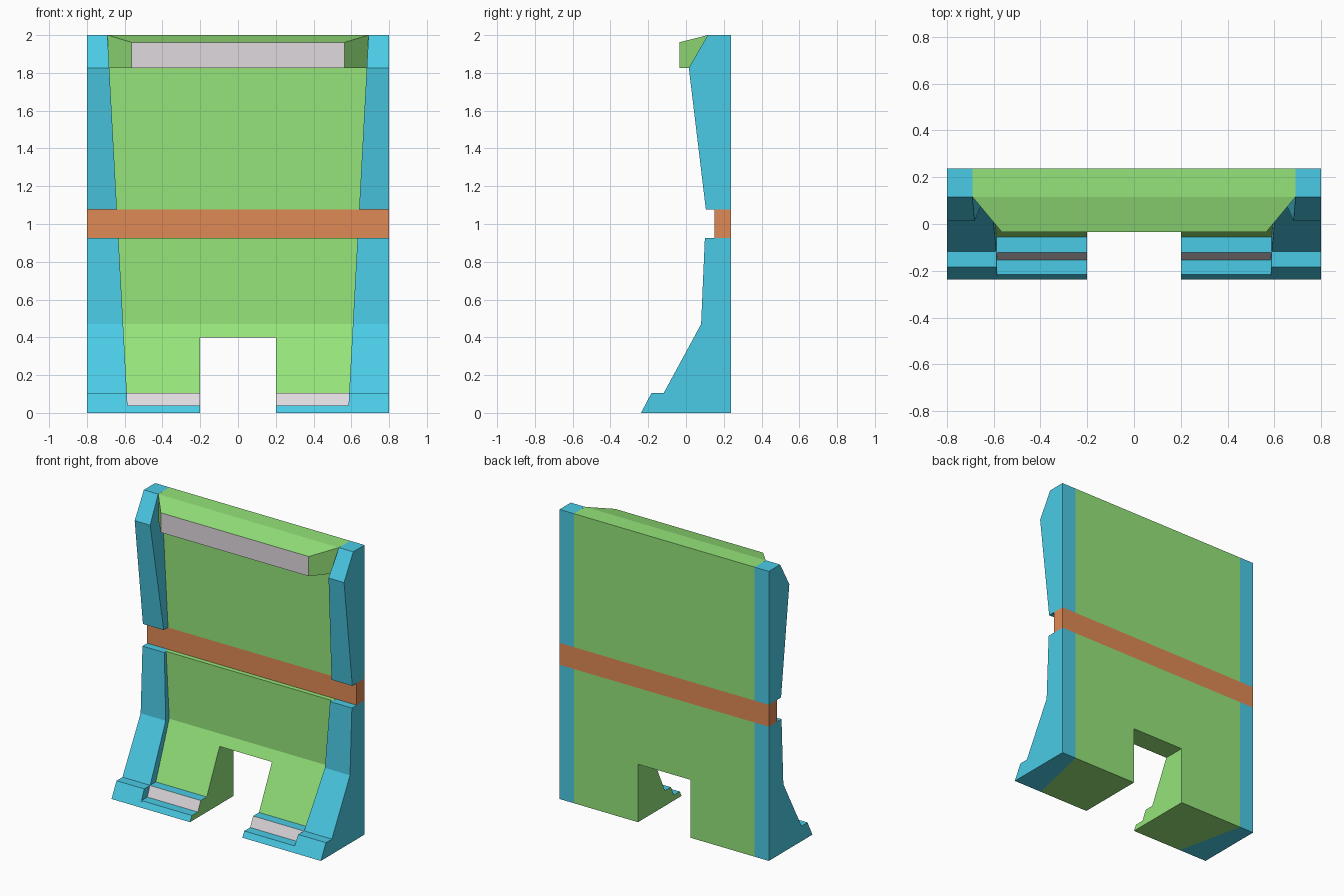
import bpy, bmesh
from mathutils import Vector

cube = bpy.data.objects.get("Cube")
if cube:
    bpy.data.objects.remove(cube, do_unlink=True)


def material(name, srgb):
    """Flat material from 0-255 display values."""
    lin = [((c / 255 + 0.055) / 1.055) ** 2.4 for c in srgb]
    mat = bpy.data.materials.new(name)
    mat.use_nodes = True
    mat.diffuse_color = (*lin, 1)
    bsdf = mat.node_tree.nodes["Principled BSDF"]
    bsdf.inputs["Base Color"].default_value = (*lin, 1)
    bsdf.inputs["Roughness"].default_value = 0.8
    return mat


BLUE = material("sky blue", (74, 203, 230))
GREEN = material("leaf green", (149, 228, 122))
GREY = material("pale grey", (224, 218, 222))
ORANGE = material("burnt orange", (224, 138, 85))


def finish(name, bm, mats, core):
    """Turn every face away from the core point and make the object."""
    bmesh.ops.remove_doubles(bm, verts=bm.verts, dist=0.0001)
    bm.normal_update()
    for f in bm.faces:
        if f.normal.dot(f.calc_center_median() - Vector(core)) < 0:
            f.normal_flip()
    mesh = bpy.data.meshes.new(name)
    bm.to_mesh(mesh)
    bm.free()
    for m in mats:
        mesh.materials.append(m)
    obj = bpy.data.objects.new(name, mesh)
    bpy.context.collection.objects.link(obj)


def skin(name, chains, mats, core, closed=False, caps=(), colours={}):
    """Skin equal chains of points; caps lists the chains to fill, colours maps strip to material."""
    bm = bmesh.new()
    rows = [[bm.verts.new(p) for p in chain] for chain in chains]
    n = len(rows[0])
    for a, b in zip(rows, rows[1:]):
        for i in range(n if closed else n - 1):
            j = (i + 1) % n
            bm.faces.new((a[i], a[j], b[j], b[i])).material_index = colours.get(i, 0)
    for c in caps:
        bm.faces.new(rows[c])
    finish(name, bm, mats, core)


BACK, INNER, OUTER = 0.238, 0.69, 0.8
BAND_LOW, BAND_HIGH = 0.927, 1.078
PANEL_Y, LOWER_Y = 0.152, 0.12
HOOD_Z = 1.826


def lean(z):
    """Inner edge of the side posts, leaning outwards with height."""
    return 0.583 + 0.054 * z


def side_x(y, z):
    return INNER if y == BACK else lean(z)


def across(profile):
    """The same (y, z) profile at the right and left edges of the panel."""
    return [[(s * side_x(y, z), y, z) for y, z in profile] for s in (-1, 1)]


def post(name, side, stations, core_z):
    """Side post from (z, front y, panel y) stations."""
    rings = []
    for z, y, p in stations:
        plan = [(INNER, BACK), (OUTER, BACK), (OUTER, y), (lean(z), y), (lean(z), p)]
        rings.append([(side * px, py, z) for px, py in plan])
    skin(name, rings, [BLUE], (side * 0.75, 0.2, core_z), caps=(0, -1))


# Side posts and legs with stepped blue and grey toes
lower_stations = [(0, -0.238, -0.238), (0.038, -0.218, -0.217), (0.038, -0.218, -0.153),
                  (0.105, -0.183, -0.121), (0.105, -0.118, -0.056),
                  (0.47, 0.08, 0.118), (BAND_LOW, 0.10, LOWER_Y)]
upper_stations = [(BAND_HIGH, 0.105, PANEL_Y), (HOOD_Z, 0.015, PANEL_Y), (2, 0.115, PANEL_Y)]
toes = [(p, z) for z, y, p in lower_stations[:5]]
leg_profile = [(BACK, 0.4), (BACK, 0)] + toes + [(0.085, 0.4)]
toe_colours = {2: 1, 3: 1, 4: 2, 5: 1}

for side, word in ((1, "left"), (-1, "right")):
    post(word + "_lower_post", side, lower_stations, 0.05)
    post(word + "_upper_post", side, upper_stations, 1.5)
    inside = [(side * 0.2, y, z) for y, z in leg_profile]
    outside = [(side * side_x(y, z), y, z) for y, z in leg_profile]
    skin(word + "_leg", [inside, outside], [GREEN, BLUE, GREY], (side * 0.4, 0.2, 0.02),
         caps=(0,), colours=toe_colours)

# Lower panel: front, back, ledge under the band and ceiling of the opening
low_core = (0, 0.2, 0.6)
skin("lower_panel_front", across([(0.085, 0.4), (0.118, 0.47), (LOWER_Y, BAND_LOW)]),
     [GREEN], low_core)
skin("lower_panel_back", across([(BACK, 0.4), (BACK, BAND_LOW)]), [GREEN], low_core)
skin("lower_panel_ledge", [[(s * lean(BAND_LOW), LOWER_Y, BAND_LOW),
                            (s * 0.648, PANEL_Y, BAND_LOW)] for s in (-1, 1)], [GREEN], low_core)
skin("opening_ceiling", [[(x, 0.085, 0.4), (x, BACK, 0.4)] for x in (-0.2, 0.2)],
     [GREEN], low_core)

# Cross band wrapping right round
band_plan = [(-OUTER, PANEL_Y), (OUTER, PANEL_Y), (OUTER, BACK), (-OUTER, BACK)]
skin("cross_band", [[(x, y, z) for x, y in band_plan] for z in (BAND_LOW, BAND_HIGH)],
     [ORANGE], (0, 0.2, 1), closed=True)

# Upper panel: front below the hood, back and top
high_core = (0, 0.2, 1.5)
skin("upper_panel_front", across([(PANEL_Y, BAND_HIGH), (PANEL_Y, HOOD_Z)]), [GREEN], high_core)
skin("upper_panel_back", across([(BACK, BAND_HIGH), (BACK, 2), (PANEL_Y, 2)]),
     [GREEN], high_core)

# Overhanging hood with chamfered ends and a grey front face
bm = bmesh.new()
for s in (-1, 1):
    for x, y, z in ((INNER, PANEL_Y, HOOD_Z), (INNER, PANEL_Y, 2), (INNER, 0.115, HOOD_Z),
                    (INNER, 0.115, 2), (0.565, -0.035, HOOD_Z), (0.565, -0.035, 1.962)):
        bm.verts.new((s * x, y, z))
bmesh.ops.convex_hull(bm, input=bm.verts)
bmesh.ops.dissolve_limit(bm, angle_limit=0.01, verts=bm.verts, edges=bm.edges)
bmesh.ops.recalc_face_normals(bm, faces=bm.faces)
hidden = [f for f in bm.faces if f.normal.y > 0.99]
bmesh.ops.delete(bm, geom=hidden, context="FACES")
for f in bm.faces:
    f.material_index = 1 if f.normal.y < -0.99 else 0
finish("hood", bm, [GREEN, GREY], (0, 0.1, 1.9))
